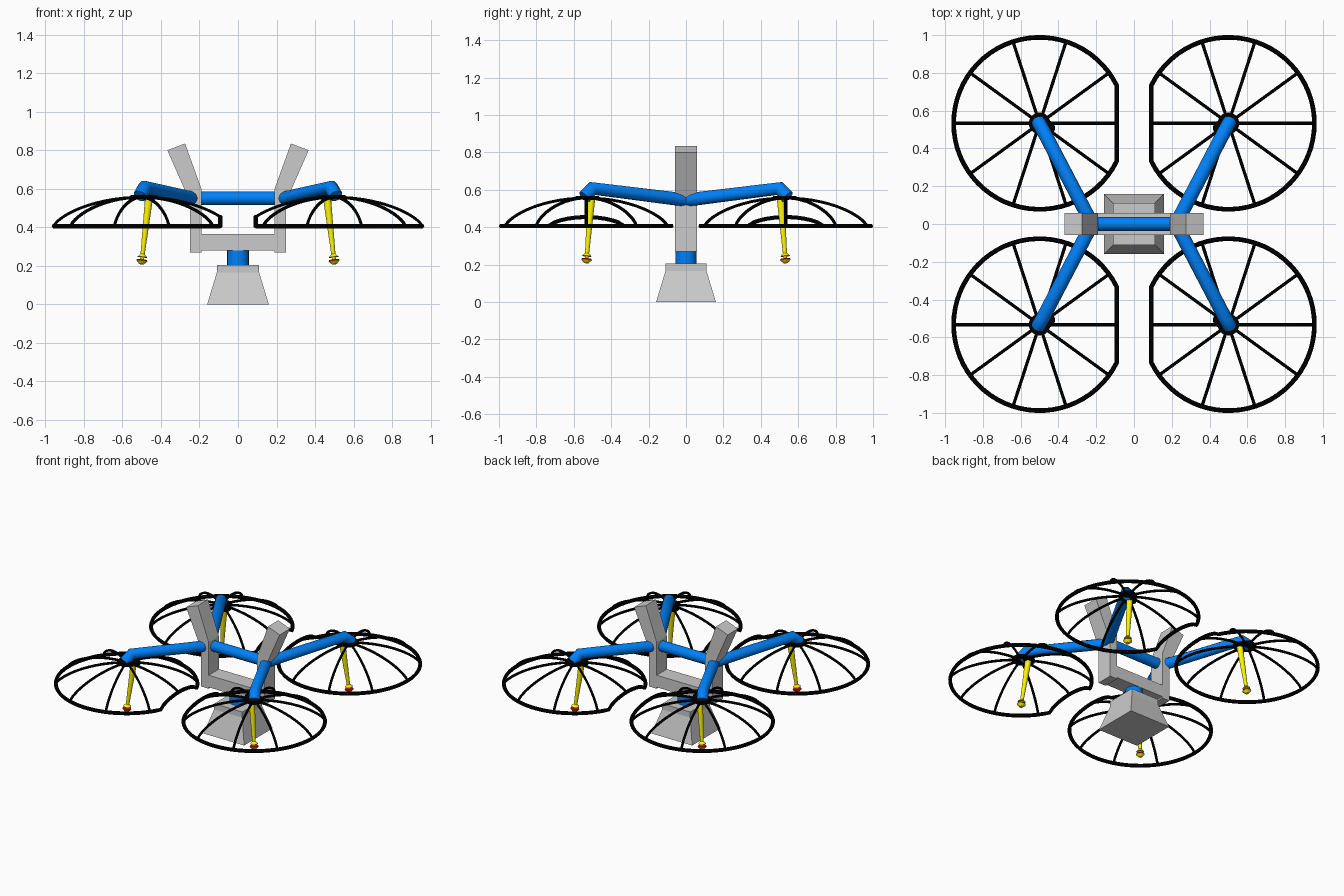
import bpy, bmesh, math
from mathutils import Vector

if "Cube" in bpy.data.objects:
    bpy.data.objects.remove(bpy.data.objects["Cube"])


def material(name, rgb):
    m = bpy.data.materials.new(name)
    m.diffuse_color = (*rgb, 1)
    m.use_nodes = True
    m.node_tree.nodes["Principled BSDF"].inputs["Base Color"].default_value = m.diffuse_color
    return m


BLUE = material("blue", (0.0, 0.22, 0.95))
BLACK = material("black", (0.0, 0.0, 0.0))
YELLOW = material("yellow", (1.0, 0.9, 0.0))
RED = material("red", (1.0, 0.0, 0.0))


def add(name, mesh, mat=None, smooth=False):
    ob = bpy.data.objects.new(name, mesh)
    bpy.context.collection.objects.link(ob)
    if mat:
        mesh.materials.clear()
        mesh.materials.append(mat)
    if smooth:
        mesh.shade_smooth()
        mesh.set_sharp_from_angle(angle=math.radians(40))
    return ob


def from_bmesh(name, bm, mat=None, smooth=False):
    bmesh.ops.recalc_face_normals(bm, faces=bm.faces)
    me = bpy.data.meshes.new(name)
    bm.to_mesh(me)
    bm.free()
    return add(name, me, mat, smooth)


def cone(name, a, b, ra, rb, mat=None, sides=24, smooth=True, turn=0):
    """Capped cone from point a (radius ra) to point b (radius rb)."""
    a, b = Vector(a), Vector(b)
    bm = bmesh.new()
    bmesh.ops.create_cone(bm, cap_ends=True, segments=sides, radius1=ra,
                          radius2=rb, depth=(b - a).length)
    rot = (b - a).to_track_quat('Z', 'Y').to_matrix()
    for v in bm.verts:
        x, y = v.co.x, v.co.y
        c, s = math.cos(turn), math.sin(turn)
        v.co = rot @ Vector((x * c - y * s, x * s + y * c, v.co.z)) + (a + b) / 2
    return from_bmesh(name, bm, mat, smooth)


def tubes(name, paths, mat, res=3):
    """Tubes along (points, radius, closed) paths, joined into one mesh."""
    cu = bpy.data.curves.new(name, 'CURVE')
    cu.dimensions = '3D'
    cu.bevel_depth = 1.0
    cu.bevel_resolution = res
    cu.use_fill_caps = True
    for pts, radius, closed in paths:
        sp = cu.splines.new('POLY')
        sp.points.add(len(pts) - 1)
        for p, co in zip(sp.points, pts):
            p.co = (*co, 1)
            p.radius = radius
        sp.use_cyclic_u = closed
    tmp = bpy.data.objects.new(name + "_path", cu)
    bpy.context.collection.objects.link(tmp)
    dg = bpy.context.evaluated_depsgraph_get()
    me = bpy.data.meshes.new_from_object(tmp.evaluated_get(dg))
    bpy.data.objects.remove(tmp)
    return add(name, me, mat, True)


def extrude_xz(name, profile, depth):
    """Prism from an x-z outline, centred on y = 0."""
    bm = bmesh.new()
    f = bm.faces.new([bm.verts.new((x, -depth / 2, z)) for x, z in profile])
    ext = bmesh.ops.extrude_face_region(bm, geom=[f])["geom"]
    bmesh.ops.translate(bm, vec=(0, depth, 0),
                        verts=[v for v in ext if isinstance(v, bmesh.types.BMVert)])
    return from_bmesh(name, bm)


# Central grey frame: crossbar and two bent uprights
extrude_xz("frame_crossbar", [(-.195, .28), (.195, .28), (.195, .365), (-.195, .365)], .115)
for s, side in ((-1, "left"), (1, "right")):
    outline = [(.19, .27), (.19, .6), (.275, .835), (.367, .80), (.248, .53), (.248, .27)]
    extrude_xz(side + "_upright", [(s * x, z) for x, z in outline], .115)

# Square flared pod hanging on a short blue neck
q = math.sqrt(2)
cone("pod_skirt", (0, 0, 0), (0, 0, .165), .16 * q, .11 * q, None, 4, False, math.pi / 4)
cone("pod_cap", (0, 0, .165), (0, 0, .205), .11 * q, .11 * q, None, 4, False, math.pi / 4)
cone("pod_neck", (0, 0, .2), (0, 0, .282), .056, .056, BLUE)

# Blue cross tube
tubes("cross_tube", [([(-.23, 0, .551), (.23, 0, .551)], .037, False)], BLUE)

# Guard dome dimensions
CX, CY, R, CUT, BASE, RISE = .5, .533, .455, .408, .406, .15


def dome(u, v):
    t = max(0.0, 1 - (u * u + v * v) / (R * R))
    return BASE + RISE * t ** 0.7


for sx in (-1, 1):
    for sy in (-1, 1):
        tag = ("front_" if sy < 0 else "back_") + ("left" if sx < 0 else "right")

        def at(x, y, z):
            return (sx * x, sy * y, z)

        def on_dome(u, v):
            return at(CX - u, CY + v, dome(u, v))

        # Rim: circle with the inner side cut off along the dome surface
        a0 = math.acos(CUT / R)
        n = 56
        rim = [on_dome(R * math.cos(a), R * math.sin(a)) for a in
               (a0 + (2 * math.pi - 2 * a0) * i / n for i in range(n + 1))]
        half = R * math.sin(a0)
        rim += [on_dome(CUT, -half + 2 * half * i / 12) for i in range(1, 12)]
        paths = [(rim, .0125, True)]
        # Ten arched ribs
        for k in range(10):
            a = k * math.pi / 5
            end = CUT if k == 0 else R
            arc = [end * math.sin(i / 14 * math.pi / 2) for i in range(15)]
            paths.append(([on_dome(r * math.cos(a), r * math.sin(a)) for r in arc],
                          .0085, False))
        tubes(tag + "_guard", paths, BLACK, 1)

        # Hub plates
        cone(tag + "_hub", at(CX, CY, .548), at(CX, CY, .568), .057, .057, BLACK)
        cone(tag + "_motor_plate", at(.46, .508, .545), at(.46, .508, .566), .042, .042, BLACK)

        # Blue arm with a turned-down end
        tubes(tag + "_arm", [([at(.222, 0, .545), at(.484, .5, .607),
                               at(.508, .543, .562)], .037, False)], BLUE)

        # Tilted yellow shaft ending in a spool-shaped foot with a red inset
        top, foot = Vector(at(.462, .506, .553)), Vector(at(.501, .533, .208))

        def along(z):
            return foot.lerp(top, (z - .208) / (.553 - .208))

        cone(tag + "_shaft", along(.553), along(.225), .021, .010, YELLOW, 16)
        cone(tag + "_foot_collar", along(.262), along(.245), .011, .026, YELLOW, 16)
        cone(tag + "_foot_disc", along(.232), along(.226), .025, .029, RED, 16)
        cone(tag + "_foot_tip", along(.226), along(.208), .029, .012, YELLOW, 16)
